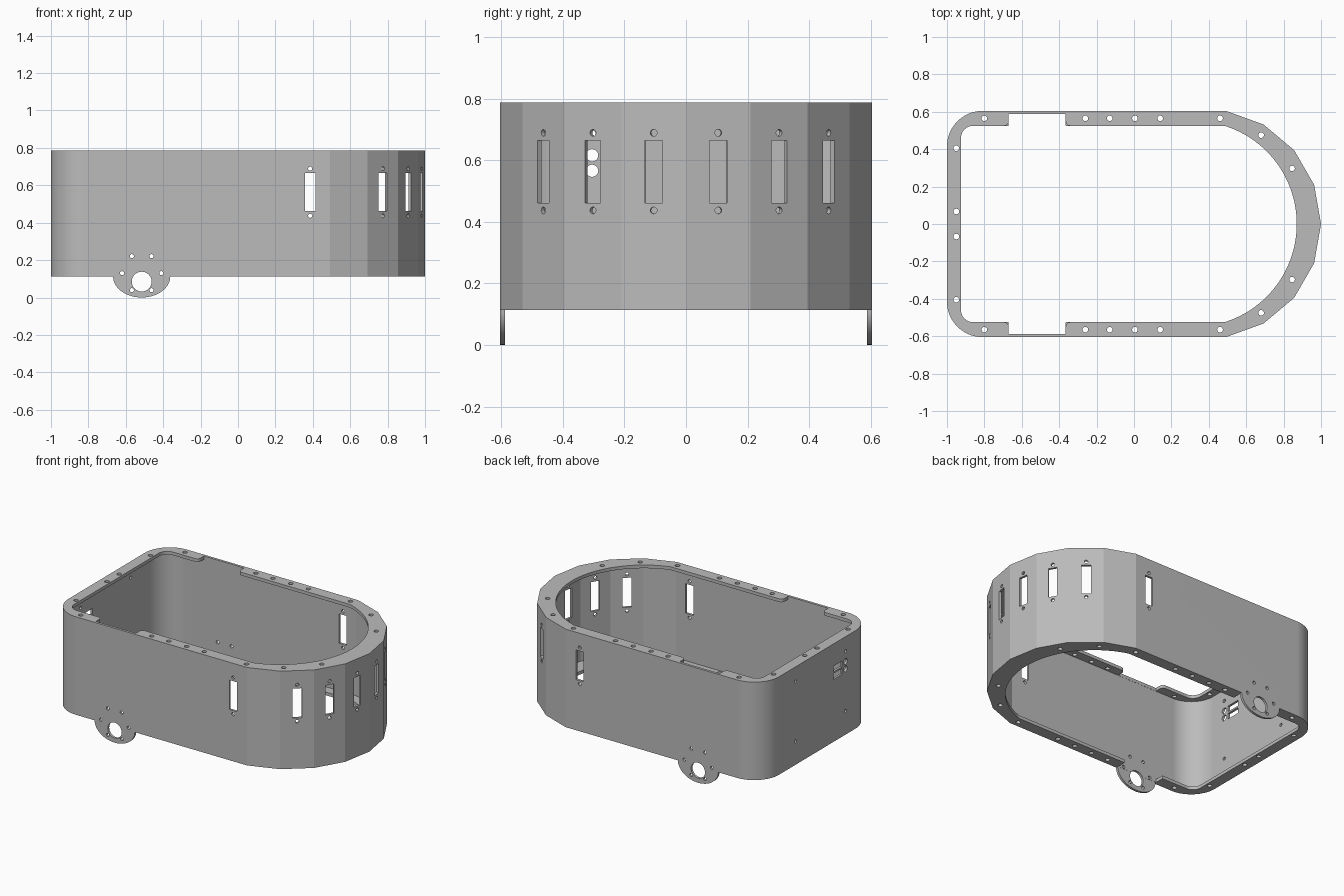
import bpy, bmesh
from math import sin, cos, pi, radians
from mathutils import Matrix

if "Cube" in bpy.data.objects:
    bpy.data.objects.remove(bpy.data.objects["Cube"])

NOSE_X, NOSE_R = 0.386, 0.614        # faceted end: part of an 18-sided polygon
SIDE = NOSE_R * cos(radians(10))     # half width of the shell
WALL, FLANGE = 0.016, 0.022
BOTTOM, TOP = 0.113, 0.787
TAB_X = -0.515

grey = bpy.data.materials.new("grey_metal")
grey.use_nodes = True
grey.diffuse_color = (0.5, 0.5, 0.5, 1)
grey.node_tree.nodes["Principled BSDF"].inputs["Base Color"].default_value = (0.5, 0.5, 0.5, 1)


def arc(cx, cy, r, start, end, steps):
    angles = [radians(start + (end - start) * i / steps) for i in range(steps + 1)]
    return [(cx + r * cos(a), cy + r * sin(a)) for a in angles]


def circle(cx, cy, r, sides=20):
    return arc(cx, cy, r, 0, 360, sides)[:-1]


def rect(cx, cy, w, h):
    return [(cx + sx * w / 2, cy + sy * h / 2) for sx, sy in ((-1, -1), (1, -1), (1, 1), (-1, 1))]


def mirrored(half):
    """Close a half outline by reflecting it across the long axis."""
    return half + [(x, -y) for x, y in reversed(half) if abs(y) > 1e-6]


def shell_outline(inset):
    r = NOSE_R - inset / cos(radians(10))
    return mirrored(arc(NOSE_X, 0, r, 0, 80, 4)
                    + arc(-0.81, SIDE - 0.19, 0.19 - inset, 90, 180, 20))


def opening_outline(tip):
    """Flange opening with a notch above each tab; tip rounds the notch ends."""
    edge, deep, x0, x1 = 0.525, SIDE - WALL - 0.001, -0.67, -0.365
    return mirrored(arc(0.32, 0, 0.55, 0, 72.6, 24)
                    + arc(x1 + tip, edge + tip, tip, 270, 180, 6)
                    + [(x1, deep), (x0, deep)]
                    + arc(x0 - tip, edge + tip, tip, 0, -90, 6)
                    + arc(-0.86, edge - 0.065, 0.065, 90, 180, 12))


def build(name, prisms):
    """Make one object from (outline, low, high, matrix) prisms."""
    bm = bmesh.new()
    for points, low, high, matrix in prisms:
        face = bm.faces.new([bm.verts.new(matrix @ Matrix.Translation((x, y, low)).to_translation())
                             for x, y in points])
        out = bmesh.ops.extrude_face_region(bm, geom=[face])
        verts = [v for v in out["geom"] if isinstance(v, bmesh.types.BMVert)]
        bmesh.ops.translate(bm, verts=verts, vec=matrix.to_3x3().col[2] * (high - low))
    bmesh.ops.recalc_face_normals(bm, faces=bm.faces)
    mesh = bpy.data.meshes.new(name)
    bm.to_mesh(mesh)
    bm.free()
    mesh.materials.append(grey)
    obj = bpy.data.objects.new(name, mesh)
    bpy.context.collection.objects.link(obj)
    return obj


def activate(obj):
    bpy.ops.object.select_all(action="DESELECT")
    obj.select_set(True)
    bpy.context.view_layer.objects.active = obj


def cut(obj, cutter):
    mod = obj.modifiers.new("cut", "BOOLEAN")
    mod.operation, mod.solver, mod.object = "DIFFERENCE", "EXACT", cutter
    activate(obj)
    bpy.ops.object.modifier_apply(modifier=mod.name)


def wall_frame(x, y, angle):
    """Local x along the wall, local y up, local z outward."""
    return (Matrix.Translation((x, y, 0)) @ Matrix.Rotation(radians(angle + 90), 4, "Z")
            @ Matrix.Rotation(pi / 2, 4, "X"))


flat = Matrix.Identity(4)
middle = (BOTTOM + TOP) / 2

# Hollow shell with top and bottom flanges
shell = build("shell", [(shell_outline(0), BOTTOM, TOP, flat)])
cavity = build("cavity_cutter", [(shell_outline(WALL), BOTTOM + FLANGE, TOP - FLANGE, flat)])
top_opening = build("top_cutter", [(opening_outline(0.025), middle, TOP + 0.1, flat)])
bottom_opening = build("bottom_cutter", [(opening_outline(0.002), BOTTOM - 0.1, middle, flat)])

# Bolt holes through both flanges
bolts = [(x, s * 0.565) for s in (-1, 1) for x in (-0.8, -0.26, -0.13, 0.005, 0.14, 0.46)]
bolts += [(x, s * y) for s in (-1, 1) for x, y in ((0.68, 0.475), (0.845, 0.297))]
bolts += [(-0.95, y) for y in (0.405, 0.067, -0.067, -0.405)]
bolt_holes = build("bolt_cutter", [(circle(x, y, 0.015), 0, 1, flat) for x, y in bolts])

# Slots with a screw hole above and below, one per facet
openings = []
for angle in (-90, -50, -30, -10, 10, 30, 50, 90):
    frame = wall_frame(NOSE_X + SIDE * cos(radians(angle)), SIDE * sin(radians(angle)), angle)
    shapes = [rect(0, 0.563, 0.058, 0.203), circle(0, 0.437, 0.011), circle(0, 0.689, 0.011)]
    openings += [(shape, -0.04, 0.04, frame) for shape in shapes]

# Sockets and mounting holes in the rounded end
end_frame = wall_frame(-1, 0, 180)
shapes = [circle(0.305, z, 0.02) for z in (0.566, 0.616)]
shapes += [rect(0.222, z, 0.095, 0.04) for z in (0.562, 0.614)]
shapes += [circle(x, z, 0.011) for x in (-0.24, 0.305) for z in (0.275, 0.687)]
openings += [(shape, -0.04, 0.04, end_frame) for shape in shapes]

# Axle hole and ring of six screw holes on each side
for side in (-1, 1):
    frame = wall_frame(TAB_X, side * SIDE, side * 90)
    openings.append((circle(0, 0.085, 0.053, 32), -0.05, 0.05, frame))
    openings += [(circle(x, z, 0.011), -0.05, 0.05, frame) for x, z in circle(0, 0.13, 0.105, 6)]
wall_holes = build("wall_cutter", openings)

cutters = [cavity, top_opening, bottom_opening, bolt_holes, wall_holes]
for cutter in cutters:
    cut(shell, cutter)

# Rounded tabs hanging below the side walls
parts = [shell]
tab_profile = [(0.153 * x, BOTTOM + BOTTOM * y) for x, y in arc(0, 0, 1, 180, 360, 32)]
for name, side in (("front_tab", -1), ("back_tab", 1)):
    tab = build(name, [(tab_profile, -WALL, 0, wall_frame(TAB_X, side * SIDE, side * 90))])
    cut(tab, wall_holes)
    parts.append(tab)

for cutter in cutters:
    bpy.data.objects.remove(cutter)

# Smooth the round corners and keep the facets flat
for part in parts:
    activate(part)
    bpy.ops.object.shade_smooth_by_angle(angle=radians(19))
    part.modifiers.new("even_normals", "WEIGHTED_NORMAL").keep_sharp = True
